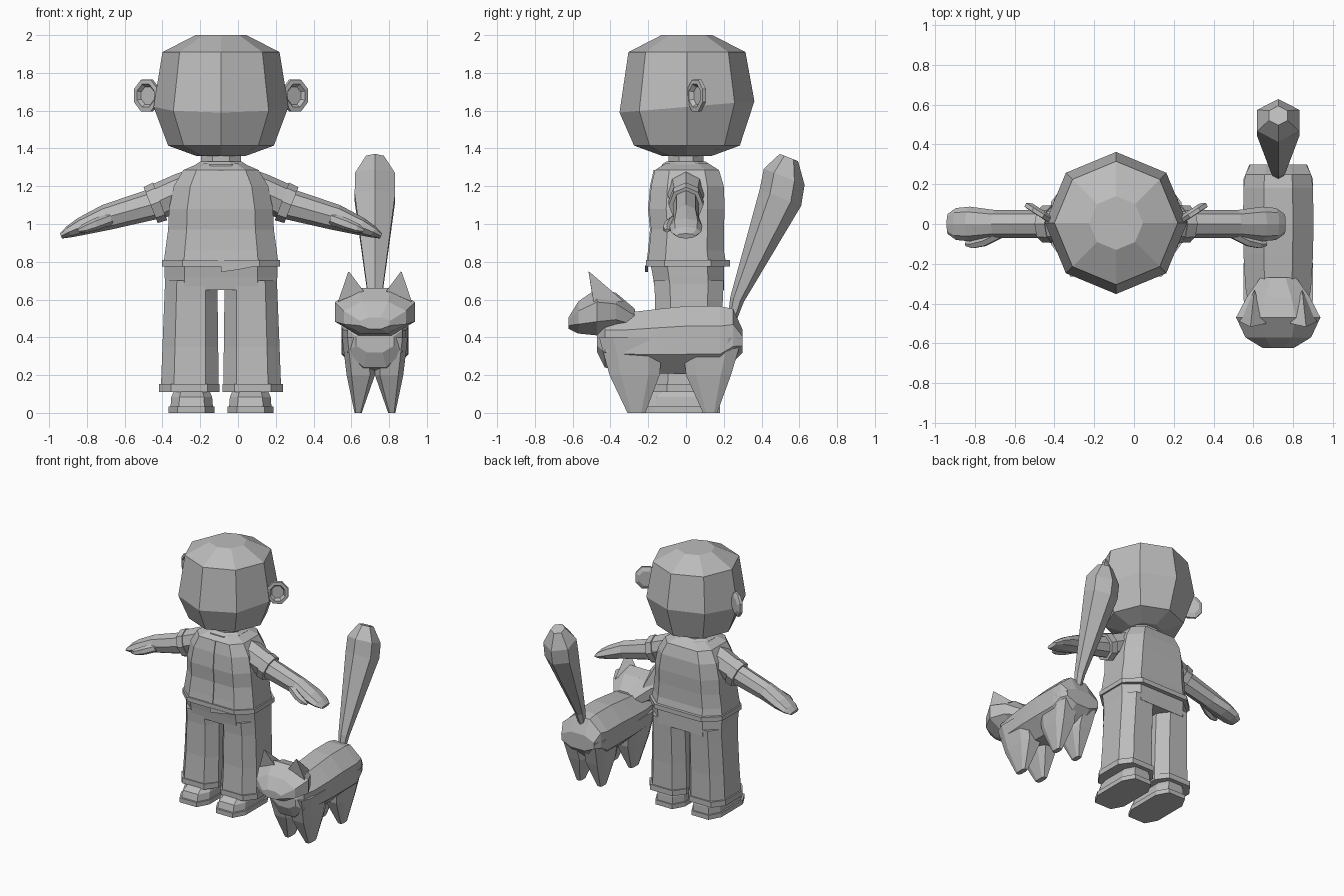
import bpy, bmesh, math
from mathutils import Vector as V

if "Cube" in bpy.data.objects:
    bpy.data.objects.remove(bpy.data.objects["Cube"])

GREY = bpy.data.materials.new("plain grey")
GREY.diffuse_color = (0.5, 0.5, 0.5, 1)
GREY.use_nodes = True
GREY.node_tree.nodes["Principled BSDF"].inputs["Base Color"].default_value = GREY.diffuse_color
PX, CX = -0.09, 0.725          # centre lines of the person and the cat


def loft(name, rings, cx, mirror=False):
    """Skin a list of equal-sized rings, cap both ends, optionally mirror across the centre line."""
    bm = bmesh.new()
    vs = [[bm.verts.new(p) for p in r] for r in rings]
    n = len(vs[0])
    for a, b in zip(vs, vs[1:]):
        for i in range(n):
            j = (i + 1) % n
            bm.faces.new((a[i], a[j], b[j], b[i]))
    bm.faces.new(vs[0][::-1])
    bm.faces.new(vs[-1])
    bmesh.ops.recalc_face_normals(bm, faces=bm.faces)
    me = bpy.data.meshes.new(name)
    bm.to_mesh(me)
    bm.free()
    me.materials.append(GREY)
    ob = bpy.data.objects.new(name, me)
    ob.location.x = cx
    bpy.context.collection.objects.link(ob)
    if mirror:
        ob.modifiers.new("mirror", 'MIRROR').use_mirror_merge = False
    return ob


def ring(c, u, v, n=8, phase=0.0):
    c, u, v = V(c), V(u), V(v)
    return [c + u * math.cos(phase + 2 * math.pi * i / n) + v * math.sin(phase + 2 * math.pi * i / n)
            for i in range(n)]


def octo(x0, x1, y0, y1, z, a=0.65, b=0.55):
    """Horizontal bevelled rectangle."""
    cx, cy, hx, hy = (x0 + x1) / 2, (y0 + y1) / 2, (x1 - x0) / 2, (y1 - y0) / 2
    pts = [(1, -b), (1, b), (a, 1), (-a, 1), (-1, b), (-1, -b), (-a, -1), (a, -1)]
    return [(cx + p * hx, cy + q * hy, z) for p, q in pts]


def limb(top, bot, hy, n=8, y=0.0):
    """Ring across an arm, from its top (x, z) and bottom (x, z) points."""
    t, b = V((top[0], y, top[1])), V((bot[0], y, bot[1]))
    return ring((t + b) / 2, (t - b) / 2, (0, hy, 0), n)


# Head: low-poly octagonal ball
head = [ring((0, 0.005, z), (r, 0, 0), (0, r, t), 8) for z, r, t in
        [(1.36, .13, 0), (1.415, .28, 0), (1.62, .357, .03), (1.91, .31, 0), (2.0, .135, 0)]]
loft("head", head, PX)
loft("neck", [ring((0, 0, z), (.115, 0, 0), (0, .1, 0), 8, math.pi / 8) for z in (1.27, 1.38)], PX)

# Ears: dished discs angled backwards
d, nrm = V((.84, .54, 0)), V((.54, -.84, 0))
ear = [ring(V((.39, .06, 1.68)) + nrm * o, d * r * .9, (0, 0, r), 8, math.pi / 8) for o, r in
       [(-.02, .06), (-.005, .092), (.015, .09), (.017, .065), (-.005, .05)]]
loft("ear", ear, PX, True)

# Shirt with hem, collar and front strip
body = [(1.32, .12, -.11, .12), (1.285, .2, -.165, .175), (1.2, .25, -.185, .2), (1.08, .275, -.195, .205),
        (.97, .28, -.185, .2), (.86, .295, -.195, .2), (.78, .305, -.205, .215)]
loft("shirt", [octo(-h, h, f, k, z) for z, h, f, k in body], PX)
loft("shirt_hem", [octo(-.312, .312, -.213, .232, z) for z in (.775, .81)], PX)
loft("collar", [ring((0, 0, z), (r, 0, 0), (0, r * .95, 0), 8, math.pi / 8)
                for z, r in ((1.29, .15), (1.315, .145), (1.33, .12))], PX)
loft("front_strip", [[(-.015, f - .006, z), (.015, f - .006, z), (.015, f + .02, z), (-.015, f + .02, z)]
                     for z, h, f, k in body[1:]], PX)
loft("shirt_flap", [[(0, y, .78), (0, y, .745), (.1, y, .76), (.2, y, .78)] for y in (-.216, -.2)], PX)

# Sleeves, cuffs, arms and thumbs
loft("sleeve", [limb((.12, 1.305), (.2, 1.0), .13), limb((.24, 1.265), (.24, 1.06), .1),
                limb((.375, 1.205), (.3, 1.03), .085)], PX, True)
loft("sleeve_cuff", [limb((.36, 1.22), (.285, 1.02), .095), limb((.41, 1.195), (.335, 1.005), .092)], PX, True)
loft("arm", [limb((.38, 1.185), (.32, 1.03), .07), limb((.63, 1.1), (.585, .97), .07),
             limb((.76, 1.03), (.71, .945), .087), limb((.82, .985), (.79, .93), .08),
             limb((.852, .95), (.842, .923), .05)], PX, True)
loft("thumb", [limb((.59, 1.06), (.57, 1.0), .03, 6, -.045), limb((.67, 1.03), (.65, .97), .03, 6, -.085),
               limb((.73, 1.0), (.71, .955), .025, 6, -.1), limb((.76, .975), (.75, .955), .012, 6, -.1)], PX, True)

# Trousers
loft("trouser_hips", [octo(-h, h, f, k, z) for z, h, f, k in
                      ((.8, .3, -.19, .2), (.72, .298, -.175, .2), (.65, .295, -.165, .2))], PX)
loft("trouser_leg", [octo(i, o, f, k, z, .55) for z, i, o, f, k in
                     ((.7, .02, .296, -.17, .2), (.6, .018, .3, -.163, .195), (.35, .015, .31, -.165, .185),
                      (.14, .012, .318, -.18, .185))], PX, True)
loft("trouser_cuff", [octo(.008, .328, -.187, .195, z, .6) for z in (.11, .152)], PX, True)

# Shoes
loft("shoe_sole", [octo(.035, .278, -.265, .18, z, .6, .6) for z in (0, .035)], PX, True)
loft("shoe_upper", [octo(.155 - h, .155 + h, f, k, z, .6, .6) for z, h, f, k in
                    ((.035, .112, -.25, .17), (.085, .108, -.235, .168), (.125, .09, -.17, .16),
                     (.16, .085, -.1, .15))], PX, True)

# Cat body and legs
K = math.cos(math.pi / 8)
cross = lambda y, z, hx, hz: ring((0, y, z), (hx / K, 0, 0), (0, 0, hz / K), 8, math.pi / 8)
loft("cat_body", [cross(*r) for r in
                  ((-.47, .38, .1, .06), (-.43, .38, .145, .14), (-.32, .375, .165, .155), (-.15, .38, .175, .17),
                   (0, .385, .177, .18), (.18, .385, .175, .18), (.25, .41, .165, .14), (.3, .38, .14, .06))], CX)
for nm, prof in (("cat_front_leg", ((.4, -.46, -.12), (.2, -.405, -.14), (0, -.31, -.215))),
                 ("cat_hind_leg", ((.4, -.02, .298), (.2, .0, .238), (0, .09, .165)))):
    side = ((.01, .174), (.0, .15), (.07, .108))
    loft(nm, [octo(s[0], s[1], a, b, z) for (z, a, b), s in zip(prof, side)], CX, True)

# Cat head, ears and tail
loft("cat_head", [cross(*r) for r in
                  ((-.622, .475, .08, .03), (-.57, .505, .165, .085), (-.47, .535, .212, .125),
                   (-.37, .535, .16, .1), (-.27, .49, .09, .06))], CX)
base = [(.06, -.5, .645), (.195, -.49, .59), (.12, -.33, .59)]
tip = V((.14, -.517, .752))
loft("cat_ear", [base, [tip + (V(p) - tip) * .04 for p in base]], CX, True)
axis_n = V((0, .93, -.37))
loft("cat_tail", [ring((0, y, z), axis_n * r, (r * 1.05, 0, 0), 6) for y, z, r in
                  ((.245, .5, .025), (.27, .6, .038), (.5, 1.14, .118), (.52, 1.25, .116), (.545, 1.352, .052))], CX)
